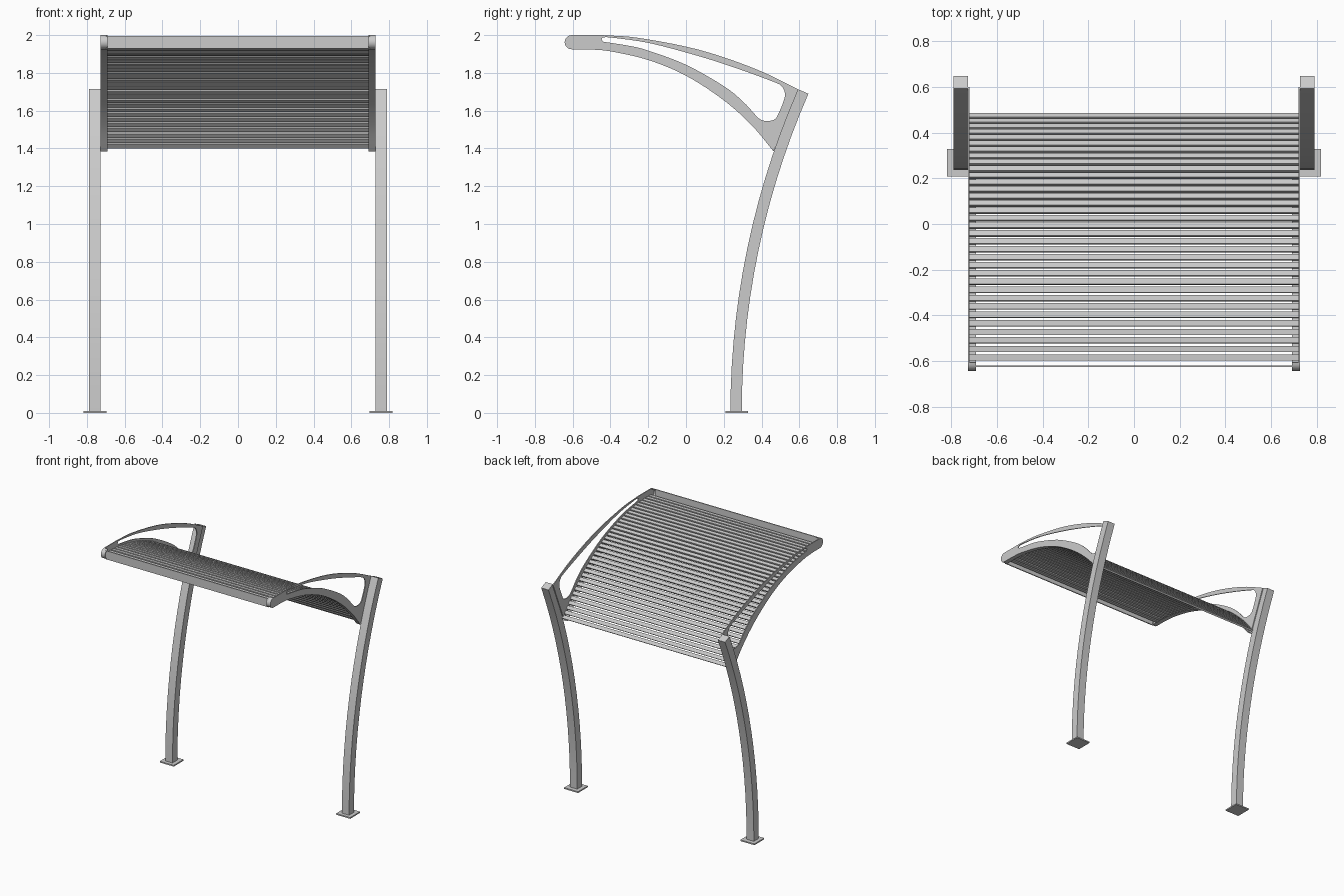
import bpy, bmesh, math
from mathutils import Vector, Matrix

if "Cube" in bpy.data.objects:
    bpy.data.objects.remove(bpy.data.objects["Cube"])

# local (x, y, z) -> world (y, z, x): profiles are drawn in the side view
SIDE = Matrix(((0, 0, 1, 0), (1, 0, 0, 0), (0, 1, 0, 0), (0, 0, 0, 1)))


def smooth(pts, n=5):
    """Catmull-Rom curve through side-view points."""
    p = [Vector(q) for q in pts]
    p = [2 * p[0] - p[1]] + p + [2 * p[-1] - p[-2]]
    out = []
    for i in range(1, len(p) - 2):
        a, b, c, d = p[i - 1:i + 3]
        for k in range(n):
            t = k / n
            out.append(0.5 * (2 * b + (c - a) * t + (2 * a - 5 * b + 4 * c - d) * t * t
                              + (3 * b - a - 3 * c + d) * t ** 3))
    return out + [p[-2]]


def plate(name, loops, x0, x1):
    """Fill side-view loops (first outer, rest holes) and extrude from x0 to x1."""
    cu = bpy.data.curves.new(name, 'CURVE')
    cu.dimensions = '2D'
    cu.fill_mode = 'BOTH'
    cu.extrude = abs(x1 - x0) / 2
    for loop in loops:
        s = cu.splines.new('POLY')
        s.points.add(len(loop) - 1)
        for sp, v in zip(s.points, loop):
            sp.co = (v[0], v[1], 0, 1)
        s.use_cyclic_u = True
    tmp = bpy.data.objects.new(name + "_tmp", cu)
    bpy.context.collection.objects.link(tmp)
    dg = bpy.context.evaluated_depsgraph_get()
    me = bpy.data.meshes.new_from_object(tmp.evaluated_get(dg))
    bpy.data.objects.remove(tmp)
    me.transform(Matrix.Translation(((x0 + x1) / 2, 0, 0)) @ SIDE)
    bm = bmesh.new()
    bm.from_mesh(me)
    bmesh.ops.remove_doubles(bm, verts=bm.verts, dist=1e-5)
    bmesh.ops.recalc_face_normals(bm, faces=bm.faces)
    bm.to_mesh(me)
    bm.free()
    me.name = name
    ob = bpy.data.objects.new(name, me)
    bpy.context.collection.objects.link(ob)
    return ob


def boxes(name, items):
    """One object from (centre, size, tilt about x) boxes."""
    bm = bmesh.new()
    for c, s, tilt in items:
        bmesh.ops.create_cube(bm, size=1, matrix=Matrix.Translation(c)
                              @ Matrix.Rotation(tilt, 4, 'X') @ Matrix.Diagonal((*s, 1)))
    me = bpy.data.meshes.new(name)
    bm.to_mesh(me)
    bm.free()
    ob = bpy.data.objects.new(name, me)
    bpy.context.collection.objects.link(ob)
    return ob


def ribbon(path, t):
    """Closed outline of a path thickened by t to its left."""
    inner = []
    for i, p in enumerate(path):
        d = (path[min(i + 1, len(path) - 1)] - path[max(i - 1, 0)]).normalized()
        inner.append(p + Vector((-d.y, d.x)) * t)
    return path + inner[::-1]


# bracket outline: nose, upper arch, lower arch
nose_c, nose_r = Vector((-0.605, 1.9625)), 0.0375
nose = [nose_c + nose_r * Vector((math.cos(a), math.sin(a)))
        for a in [math.radians(270 - 18 * i) for i in range(11)]]
upper = smooth([(-0.447, 2.0), (-0.25, 1.985), (0.07, 1.922), (0.37, 1.82), (0.6, 1.71)])
lower = smooth([(-0.52, 1.925), (-0.4, 1.914), (-0.2, 1.868), (0, 1.785),
                (0.2, 1.655), (0.35, 1.52), (0.463, 1.385)], 6)
outline = nose + upper + lower[::-1]

# opening between the two arches
hole = smooth([(-0.438, 1.965), (-0.3, 1.943), (-0.2, 1.918), (0, 1.843), (0.2, 1.73),
               (0.3, 1.65), (0.365, 1.58), (0.395, 1.553), (0.43, 1.545), (0.465, 1.552),
               (0.485, 1.575), (0.52, 1.66), (0.522, 1.7), (0.505, 1.73), (0.47, 1.75),
               (0.28, 1.82), (0.07, 1.888), (-0.19, 1.957), (-0.38, 1.985),
               (-0.435, 1.988), (-0.447, 1.977)], 4)

# curved post side profile
R, top = 4.25, math.radians(23.6)


def arc(off):
    return [Vector((0.265 + R - (R + off) * math.cos(top * i / 14), (R + off) * math.sin(top * i / 14)))
            for i in range(15)]


post = arc(0.03) + arc(-0.03)[::-1]

# flange along the lower arch, wrapping round the nose
flange = ribbon((nose[::-1] + lower), 0.005)

for side, s in (("left", -1), ("right", 1)):
    plate(side + "_post", [post], s * 0.727, s * 0.789)
    plate(side + "_bracket", [outline, hole], s * 0.720, s * 0.727)
    plate(side + "_bracket_flange", [flange], s * 0.692, s * 0.727)
    boxes(side + "_base_plate", [((s * 0.757, 0.268, 0.005), (0.12, 0.12, 0.01), 0)])

# front edge board
boxes("front_board", [((0, -0.622, 1.961), (1.4, 0.008, 0.066), 0)])

# roof slats evenly spaced along the lower arch
path = [Vector((-0.605, 1.925))] + lower
lengths = [(b - a).length for a, b in zip(path, path[1:])]
total, count = sum(lengths), 34
slats = []
for k in range(count):
    d = 0.022 + (total - 0.04) * k / (count - 1)
    for a, b, l in zip(path, path[1:], lengths):
        if d <= l:
            break
        d -= l
    u = (b - a).normalized()
    p = a + u * d + Vector((-u.y, u.x)) * 0.025
    slats.append(((0, p.x, p.y), (1.45, 0.026, 0.014), math.atan2(u.y, u.x)))
boxes("roof_slats", slats)

for ob in bpy.data.objects:
    bpy.ops.object.select_all(action='DESELECT')
    ob.select_set(True)
    bpy.context.view_layer.objects.active = ob
    bpy.ops.object.shade_smooth_by_angle(angle=math.radians(25))
